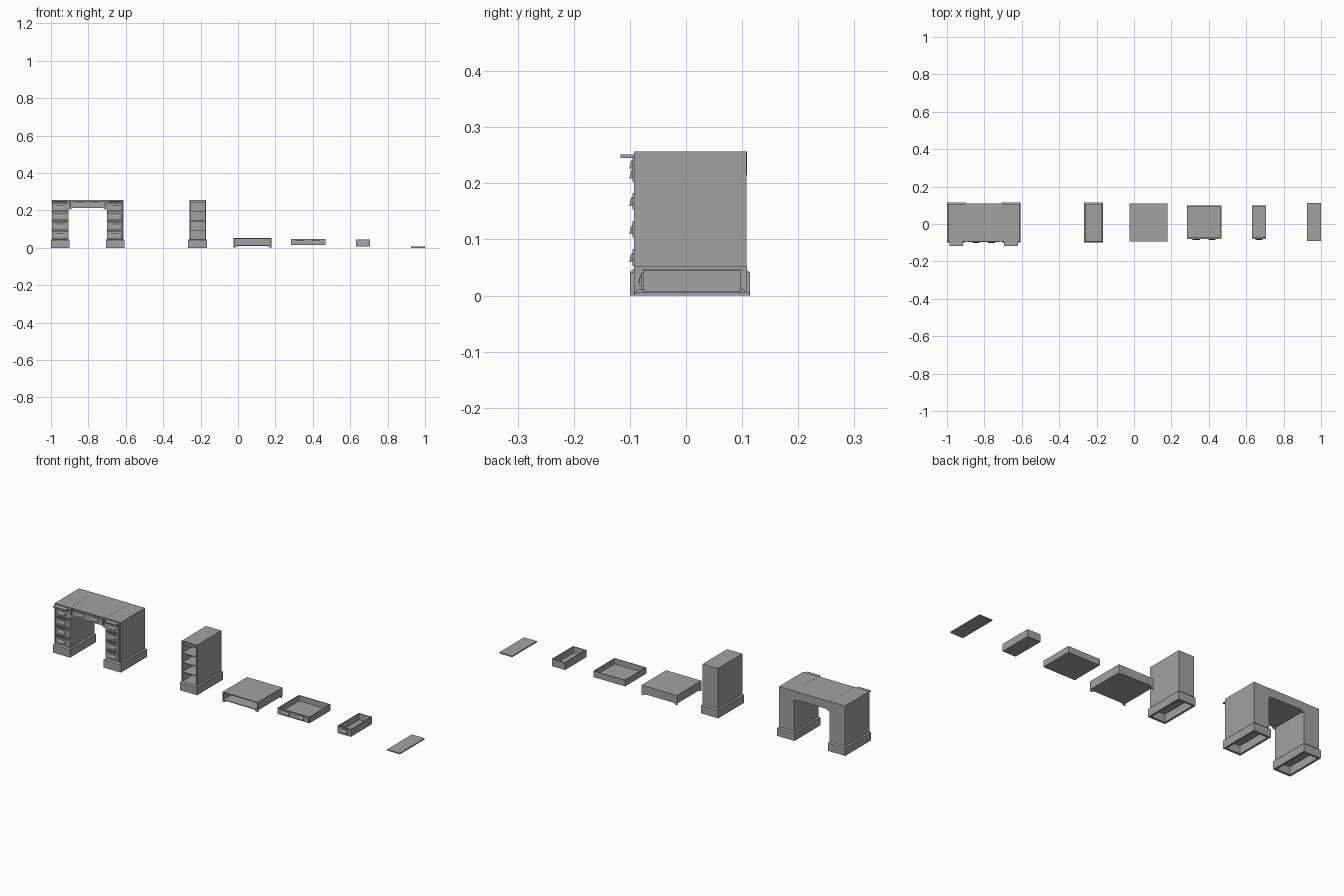
import bpy, bmesh
from mathutils import Vector

old = bpy.data.objects.get("Cube")
if old:
    bpy.data.objects.remove(old, do_unlink=True)

grey = bpy.data.materials.new("plain_grey")
grey.use_nodes = True
COLOUR = (0.36, 0.36, 0.36, 1)
grey.diffuse_color = COLOUR
grey.node_tree.nodes["Principled BSDF"].inputs["Base Color"].default_value = COLOUR


def box(bm, x0, x1, y0, y1, z0, z1, taper=0.0):
    """Box whose top can be drawn in on all sides."""
    made = bmesh.ops.create_cube(bm, size=1)["verts"]
    for v in made:
        t = taper if v.co.z > 0 else 0
        v.co = Vector((x1 - t if v.co.x > 0 else x0 + t,
                       y1 - t if v.co.y > 0 else y0 + t,
                       z1 if v.co.z > 0 else z0))


def prism(bm, outline, shift):
    """Extrude a closed outline along a vector."""
    face = bm.faces.new([bm.verts.new(p) for p in outline])
    out = bmesh.ops.extrude_face_region(bm, geom=[face])["geom"]
    for v in out:
        if isinstance(v, bmesh.types.BMVert):
            v.co += Vector(shift)


def finish(name, bm, at):
    bmesh.ops.recalc_face_normals(bm, faces=bm.faces)
    mesh = bpy.data.meshes.new(name)
    bm.to_mesh(mesh)
    bm.free()
    mesh.materials.append(grey)
    obj = bpy.data.objects.new(name, mesh)
    obj.location = at
    bpy.context.collection.objects.link(obj)
    return obj


WALL = 0.005
FRONT, BACK, TOP = -0.093, 0.108, 0.257
SHELVES = [0.043, 0.093, 0.143, 0.192, 0.24]


def cabinet(name, x):
    bm = bmesh.new()
    w = 0.044
    # carcass
    for s in (-1, 1):
        a, b = sorted((s * w, s * (w - WALL)))
        box(bm, a, b, FRONT, BACK, 0.04, TOP)
    box(bm, -w, w, BACK - WALL, BACK, 0.04, TOP)
    box(bm, -w, w, FRONT, BACK, TOP - WALL, TOP)
    for z in SHELVES:
        box(bm, -w + WALL, w - WALL, FRONT, BACK - WALL, z - 0.001, z + 0.003)
    # hollow plinth with a sloping top edge
    p, f, k = 0.05, -0.1, 0.114
    for s in (-1, 1):
        a, b = sorted((s * p, s * (w - WALL)))
        box(bm, a, b, f, k, 0, 0.041)
    box(bm, -p, p, f, FRONT + WALL, 0, 0.041)
    box(bm, -p, p, BACK - WALL, k, 0, 0.041)
    box(bm, -p, p, f, k, 0.041, 0.047, 0.006)
    finish(name, bm, (x, 0, 0))


def centre_unit(name, x, z):
    bm = bmesh.new()
    w, h, low = 0.102, 0.053, 0.01
    for s in (-1, 1):
        a, b = sorted((s * w, s * (w - WALL)))
        box(bm, a, b, FRONT, BACK, low, h)
        # corner brackets
        for y in (FRONT, BACK - WALL):
            prism(bm, [(s * w, y, low), (s * (w - 0.02), y, low),
                       (s * (w - 0.013), y, 0.003), (s * w, y, 0)], (0, WALL, 0))
    box(bm, -w, w, FRONT, BACK, h - WALL, h)
    box(bm, -w, w, FRONT, BACK, low, low + 0.004)
    box(bm, -w, w, BACK - WALL, BACK + 0.001, low, h)
    finish(name, bm, (x, 0, z))


def drawer(name, at, width, height, pulls):
    bm = bmesh.new()
    w, f, k, t = width / 2, -0.077, 0.098, 0.004
    box(bm, -w, w, f, k, 0, t)
    for s in (-1, 1):
        a, b = sorted((s * w, s * (w - t)))
        box(bm, a, b, f, k, 0, height)
    box(bm, -w, w, k - t, k, 0, height)
    box(bm, -w, w, f, f + t, 0, height)
    # raised panel on the front
    m = 0.004
    rim = [(-w + m, f, m), (w - m, f, m), (w - m, f, height - m), (-w + m, f, height - m)]
    face = bm.faces.new([bm.verts.new(p) for p in rim])
    bmesh.ops.inset_region(bm, faces=[face], thickness=0.003, use_boundary=True)
    for v in face.verts:
        v.co.y -= 0.002
    # cup pulls
    c, g = height / 2, 0.019
    for x in pulls:
        x -= g
        prism(bm, [(x, f, c + 0.010), (x, f - 0.004, c + 0.007), (x, f - 0.007, c - 0.001),
                   (x, f - 0.0075, c - 0.008), (x, f - 0.005, c - 0.008),
                   (x, f - 0.004, c), (x, f, c + 0.004)], (2 * g, 0, 0))
        for end in (x, x + 2 * g - 0.002):
            prism(bm, [(end, f, c + 0.009), (end, f - 0.006, c), (end, f - 0.007, c - 0.008),
                       (end, f, c - 0.008)], (0.002, 0, 0))
    finish(name, bm, at)


def board(name, at):
    bm = bmesh.new()
    box(bm, -0.037, 0.037, -0.092, 0.113, 0, 0.006)
    finish(name, bm, at)


NARROW = (0.076, 0.038, [0])
WIDE = (0.184, 0.032, [-0.042, 0.042])
SLIDE = -0.016

# assembled desk
for side, x in (("right", -0.95), ("left", -0.657)):
    cabinet(side + "_pedestal", x)
    board(side + "_writing_board", (x, -0.025, 0.245))
    for i, z in enumerate(SHELVES[:4]):
        drawer(f"{side}_drawer_{i + 1}", (x, SLIDE, z + 0.006), *NARROW)
centre_unit("desk_centre", -0.8035, TOP - 0.053)
drawer("desk_centre_drawer", (-0.8035, SLIDE, TOP - 0.039), *WIDE)

# separate parts laid out in a row
cabinet("spare_pedestal", -0.216)
centre_unit("spare_centre", 0.078, 0)
drawer("spare_wide_drawer", (0.375, 0, 0.014), *WIDE)
drawer("spare_narrow_drawer", (0.668, 0, 0.007), *NARROW)
board("spare_writing_board", (0.963, 0, 0))
